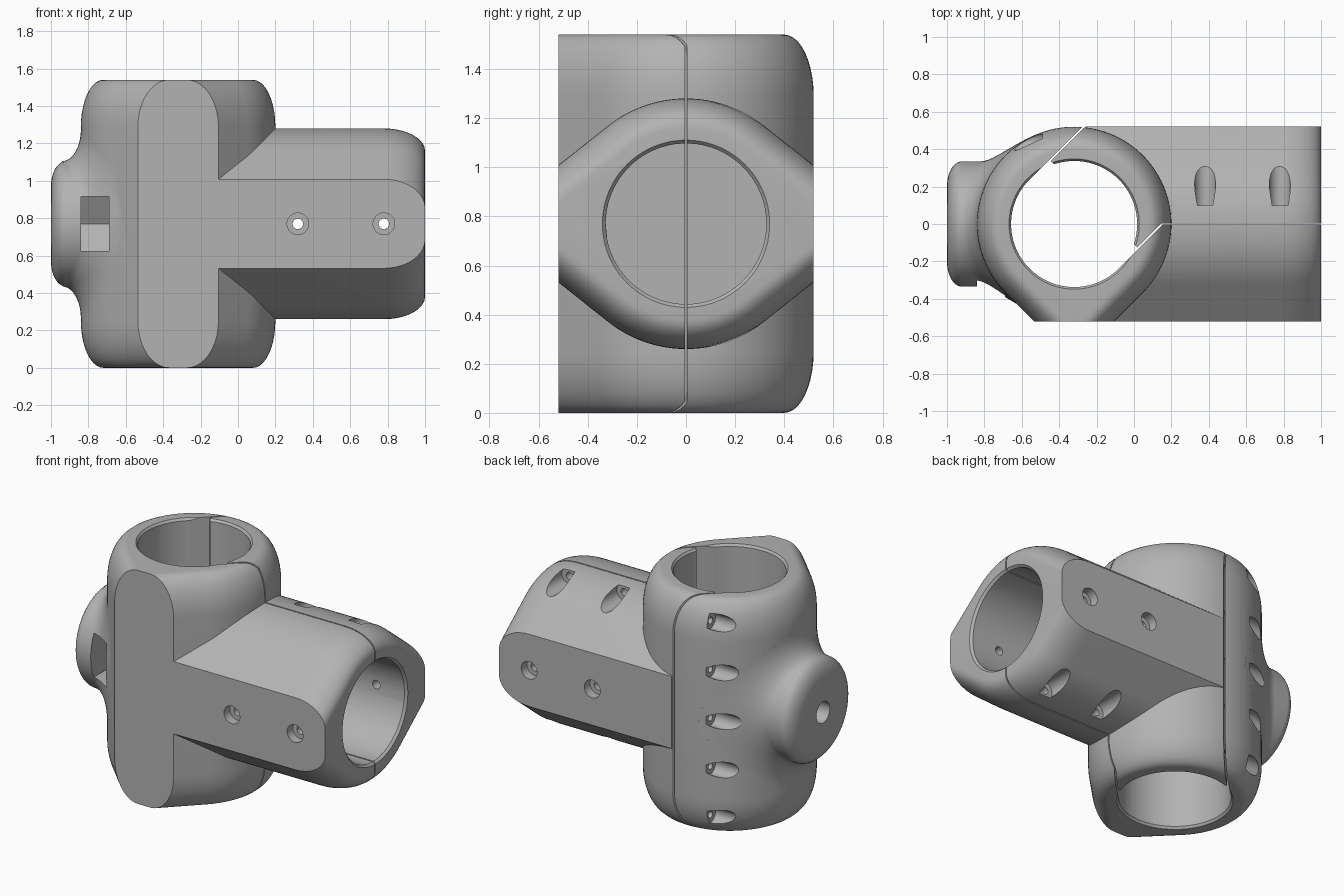
import bpy, bmesh
from math import sin, cos, pi, radians, sqrt
from mathutils import Vector, Matrix

cube = bpy.data.objects.get("Cube")
if cube:
    bpy.data.objects.remove(cube)

CX, MID, TOP, FLAT = -0.32, 0.77, 1.54, 0.52

gray = bpy.data.materials.new("light_gray")
gray.use_nodes = True
colour = (0.45, 0.45, 0.45, 1)
gray.diffuse_color = colour
gray.node_tree.nodes["Principled BSDF"].inputs["Base Color"].default_value = colour


def finish(bm, name):
    bmesh.ops.recalc_face_normals(bm, faces=bm.faces)
    mesh = bpy.data.meshes.new(name)
    bm.to_mesh(mesh)
    bm.free()
    ob = bpy.data.objects.new(name, mesh)
    bpy.context.scene.collection.objects.link(ob)
    return ob


def loft(name, rings):
    bm = bmesh.new()
    loops = [[bm.verts.new(p) for p in ring] for ring in rings]
    n = len(loops[0])
    for a, b in zip(loops, loops[1:]):
        for i in range(n):
            j = (i + 1) % n
            bm.faces.new((a[i], a[j], b[j], b[i]))
    bm.faces.new(loops[0])
    bm.faces.new(loops[-1])
    return finish(bm, name)


def rod(p0, p1, r, r2=None, seg=24):
    p0, p1 = Vector(p0), Vector(p1)
    d = p1 - p0
    m = Matrix.Translation((p0 + p1) / 2) @ d.to_track_quat('Z', 'Y').to_matrix().to_4x4()
    bm = bmesh.new()
    bmesh.ops.create_cone(bm, cap_ends=True, segments=seg, radius1=r,
                          radius2=r if r2 is None else r2, depth=d.length, matrix=m)
    return finish(bm, "cutter")


def block(lo, hi, matrix=Matrix()):
    lo, hi = Vector(lo), Vector(hi)
    bm = bmesh.new()
    bmesh.ops.create_cube(bm, size=1, matrix=matrix @ Matrix.Translation((lo + hi) / 2)
                          @ Matrix.Diagonal((*(hi - lo), 1)))
    return finish(bm, "cutter")


def combine(target, tool, op):
    mod = target.modifiers.new("bool", 'BOOLEAN')
    mod.operation, mod.object, mod.solver = op, tool, 'MANIFOLD'
    graph = bpy.context.evaluated_depsgraph_get()
    mesh = bpy.data.meshes.new_from_object(target.evaluated_get(graph))
    target.modifiers.clear()
    target.data = mesh
    bpy.data.objects.remove(tool)


def section(r, slope, both):
    """Circle with straight tangents running out to flats at v = -FLAT (and +FLAT)."""
    n = radians(slope)
    half = (r - FLAT * sin(n)) / cos(n)

    def arc(a, b, steps):
        return [(r * cos(a + (b - a) * i / steps), r * sin(a + (b - a) * i / steps))
                for i in range(steps + 1)]
    ends = [(-half, -FLAT), (half, -FLAT)]
    if both:
        return arc(-n, n, 24) + [(half, FLAT), (-half, FLAT)] + arc(pi - n, pi + n, 24) + ends
    return arc(-n, pi + n, 72) + ends


quarter = [pi / 2 * i / 10 for i in range(11)]

# Upright sleeve with softly rounded ends and a front flat
levels = [(0.4 + 0.12 * cos(t), 1.29 + 0.25 * sin(t)) for t in quarter]
levels = [(r, TOP - z) for r, z in reversed(levels)] + levels
clamp = loft("clamp_body", [[(CX + u, v, z) for u, v in section(r, 45, False)]
                            for r, z in levels])

# Side arm with flats front and back
levels = [(0.51, -0.26)] + [(0.39 + 0.12 * cos(t), 0.78 + 0.22 * sin(t)) for t in quarter]
arm = loft("arm", [[(x, v, MID + u) for u, v in section(r, 38.5, True)] for r, x in levels])
combine(clamp, arm, 'UNION')


# Bolt boss that flares into the sleeve
def boss_ring(r, x=None, rise=0.0):
    ring = []
    for i in range(72):
        a = 2 * pi * i / 72
        y = r * cos(a)
        px = CX - sqrt(FLAT ** 2 - y * y) - rise if x is None else x
        ring.append((px, y, MID + r * sin(a)))
    return ring


rings = [boss_ring(0.2 + 0.135 * sin(t), -1 + 0.08 * (1 - cos(t))) for t in quarter]
rings += [boss_ring(0.335 + 0.17 * (1 - cos(t)), rise=0.1 * (1 - sin(t))) for t in quarter]
rings += [boss_ring(0.5, rise=-0.03), boss_ring(0.3, rise=-0.1)]
combine(clamp, loft("boss", rings), 'UNION')

# Sleeve bore and arm socket, with chamfered mouths
cuts = [rod((CX, 0, -0.1), (CX, 0, 1.64), 0.337, seg=96),
        rod((CX, 0, TOP - 0.015), (CX, 0, TOP + 0.005), 0.337, 0.352, 96),
        rod((CX, 0, 0.015), (CX, 0, -0.005), 0.337, 0.352, 96),
        rod((0.2, 0, MID), (1.1, 0, MID), 0.327, seg=96),
        rod((0.985, 0, MID), (1.005, 0, MID), 0.327, 0.345, 96)]

# Nut slot and bolt hole in the boss
nut = [(-0.6, -0.145), (0.084, -0.145), (0.167, 0), (0.084, 0.145), (-0.6, 0.145)]
cuts += [loft("cutter", [[(x, y, MID + z) for y, z in nut] for x in (-0.84, -0.69)]),
         rod((-1.1, 0, MID), (-0.5, 0, MID), 0.07, seg=32)]

# Arm screws: through the flats, and sunk pockets above and below
for x in (0.32, 0.78):
    cuts.append(rod((x, -0.6, MID), (x, 0.6, MID), 0.028))
    cuts += [rod((x, s * 0.46, MID), (x, s * 0.6, MID), 0.058) for s in (-1, 1)]
for x in (0.38, 0.78):
    for s in (-1, 1):
        z = MID + s * 0.462
        cuts += [rod((x, 0.1, z), (x, 0.6, z), 0.056), rod((x, -0.12, z), (x, 0.2, z), 0.024)]

# Row of sleeve screws down the back
for i in range(5):
    z = MID + (i - 2) * 0.32
    cuts += [rod((-0.49, 0.445, z), (-0.95, 0.445, z), 0.052),
             rod((-0.55, 0.445, z), (-0.2, 0.445, z), 0.022)]

# Seam between body and cap: a diagonal throat, two diagonal gaps and the arm split
diagonal = Matrix.Translation((CX, 0, 0)) @ Matrix.Rotation(pi / 4, 4, 'Z')
cuts += [block((0, -0.336, -0.1), (0.15, 0.336, 1.64), diagonal),
         block((0.1, 0.327, -0.1), (0.7, 0.336, 1.64), diagonal),
         block((0.1, -0.336, -0.1), (0.334, -0.327, 1.64), diagonal),
         block((0.146, -0.004, -0.1), (1.1, 0.004, 1.64))]
for cutter in cuts:
    combine(clamp, cutter, 'DIFFERENCE')

clamp.data.materials.clear()
clamp.data.materials.append(gray)
for poly in clamp.data.polygons:
    poly.material_index = 0

# Part the body from its rear cap and shade both
bpy.ops.object.select_all(action='DESELECT')
clamp.select_set(True)
bpy.context.view_layer.objects.active = clamp
bpy.ops.object.shade_smooth_by_angle(angle=radians(25))
bpy.ops.object.mode_set(mode='EDIT')
bpy.ops.mesh.select_all(action='SELECT')
bpy.ops.mesh.separate(type='LOOSE')
bpy.ops.object.mode_set(mode='OBJECT')
parts = sorted(bpy.context.selected_objects, key=lambda o: sum(v.co.y for v in o.data.vertices) / len(o.data.vertices))
for ob in parts:
    ob.name = "clamp_body" if ob == parts[0] else "rear_cap"
